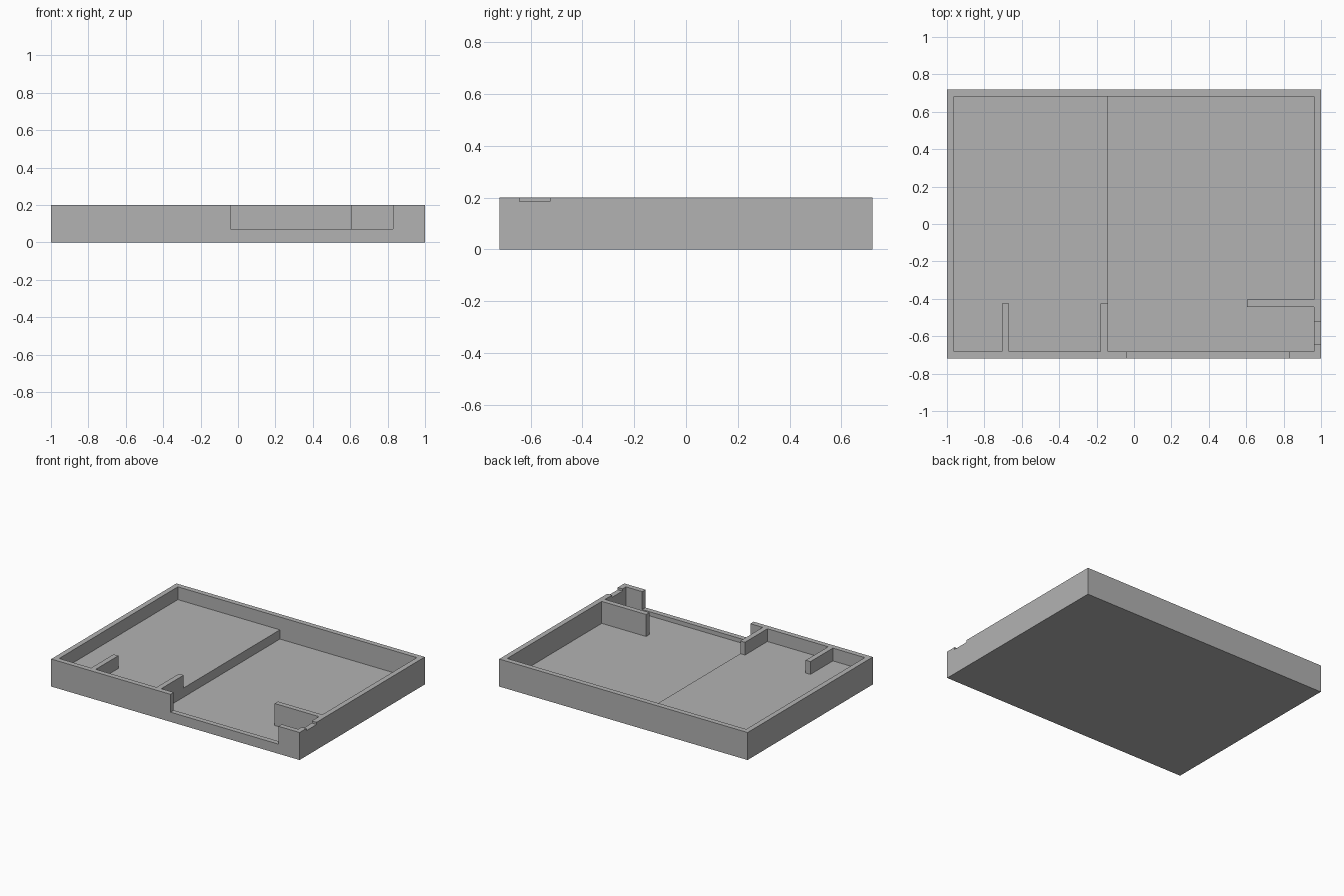
import bpy
import bmesh

if "Cube" in bpy.data.objects:
    bpy.data.objects.remove(bpy.data.objects["Cube"], do_unlink=True)

# Overall dimensions
HALF_X, HALF_Y, HEIGHT, WALL = 1.0, 0.72, 0.2, 0.038
IN_X, IN_Y = HALF_X - WALL, HALF_Y - WALL
STEP_X = -0.14
HIGH_FLOOR, LOW_FLOOR = 0.107, 0.04
ABOVE = HEIGHT + 0.1

grey = bpy.data.materials.new("grey plastic")
grey.use_nodes = True
colour = (0.448, 0.448, 0.448, 1)
grey.diffuse_color = colour
grey.node_tree.nodes["Principled BSDF"].inputs["Base Color"].default_value = colour


def prism(name, outline, bottom, top):
    """Extrude a flat outline upward into a solid."""
    bm = bmesh.new()
    face = bm.faces.new([bm.verts.new((x, y, bottom)) for x, y in outline])
    extruded = bmesh.ops.extrude_face_region(bm, geom=[face])["geom"]
    verts = [v for v in extruded if isinstance(v, bmesh.types.BMVert)]
    bmesh.ops.translate(bm, verts=verts, vec=(0, 0, top - bottom))
    bmesh.ops.recalc_face_normals(bm, faces=bm.faces)
    mesh = bpy.data.meshes.new(name)
    bm.to_mesh(mesh)
    bm.free()
    mesh.materials.append(grey)
    obj = bpy.data.objects.new(name, mesh)
    bpy.context.collection.objects.link(obj)
    return obj


def rect(x0, x1, y0, y1):
    return [(x0, y0), (x1, y0), (x1, y1), (x0, y1)]


# Solid block that becomes the tray
tray = prism("tray", rect(-HALF_X, HALF_X, -HALF_Y, HALF_Y), 0, HEIGHT)

# Raised compartment outline, leaving two front ribs standing
rib_end = -0.424
rib_a, rib_b = -0.705, STEP_X - WALL
high_outline = [
    (-IN_X, -IN_Y), (rib_a, -IN_Y), (rib_a, rib_end), (rib_a + WALL, rib_end),
    (rib_a + WALL, -IN_Y), (rib_b, -IN_Y), (rib_b, rib_end),
    (STEP_X + 0.05, rib_end), (STEP_X + 0.05, IN_Y), (-IN_X, IN_Y),
]

# Deep compartment outline, leaving the side rib standing
rib_y, rib_tip = -0.443, 0.605
low_outline = [
    (STEP_X, -IN_Y), (IN_X, -IN_Y), (IN_X, rib_y), (rib_tip, rib_y),
    (rib_tip, rib_y + WALL), (IN_X, rib_y + WALL), (IN_X, IN_Y), (STEP_X, IN_Y),
]

cutters = [
    prism("high_pocket_cutter", high_outline, HIGH_FLOOR, ABOVE),
    prism("low_pocket_cutter", low_outline, LOW_FLOOR, ABOVE),
    # Wide opening in the front wall and shallow notch in the side wall
    prism("front_opening_cutter", rect(-0.04, 0.83, -0.8, -0.62), 0.07, ABOVE),
    prism("side_notch_cutter", rect(0.92, 1.1, -0.643, -0.525), 0.184, ABOVE),
]

for cutter in cutters:
    cutter.hide_render = True
    mod = tray.modifiers.new(cutter.name, "BOOLEAN")
    mod.operation = "DIFFERENCE"
    mod.solver = "EXACT"
    mod.object = cutter

# Bake the cuts and discard the cutters
graph = bpy.context.evaluated_depsgraph_get()
baked = bpy.data.meshes.new_from_object(tray.evaluated_get(graph))
tray.modifiers.clear()
tray.data = baked
for cutter in cutters:
    bpy.data.objects.remove(cutter, do_unlink=True)
